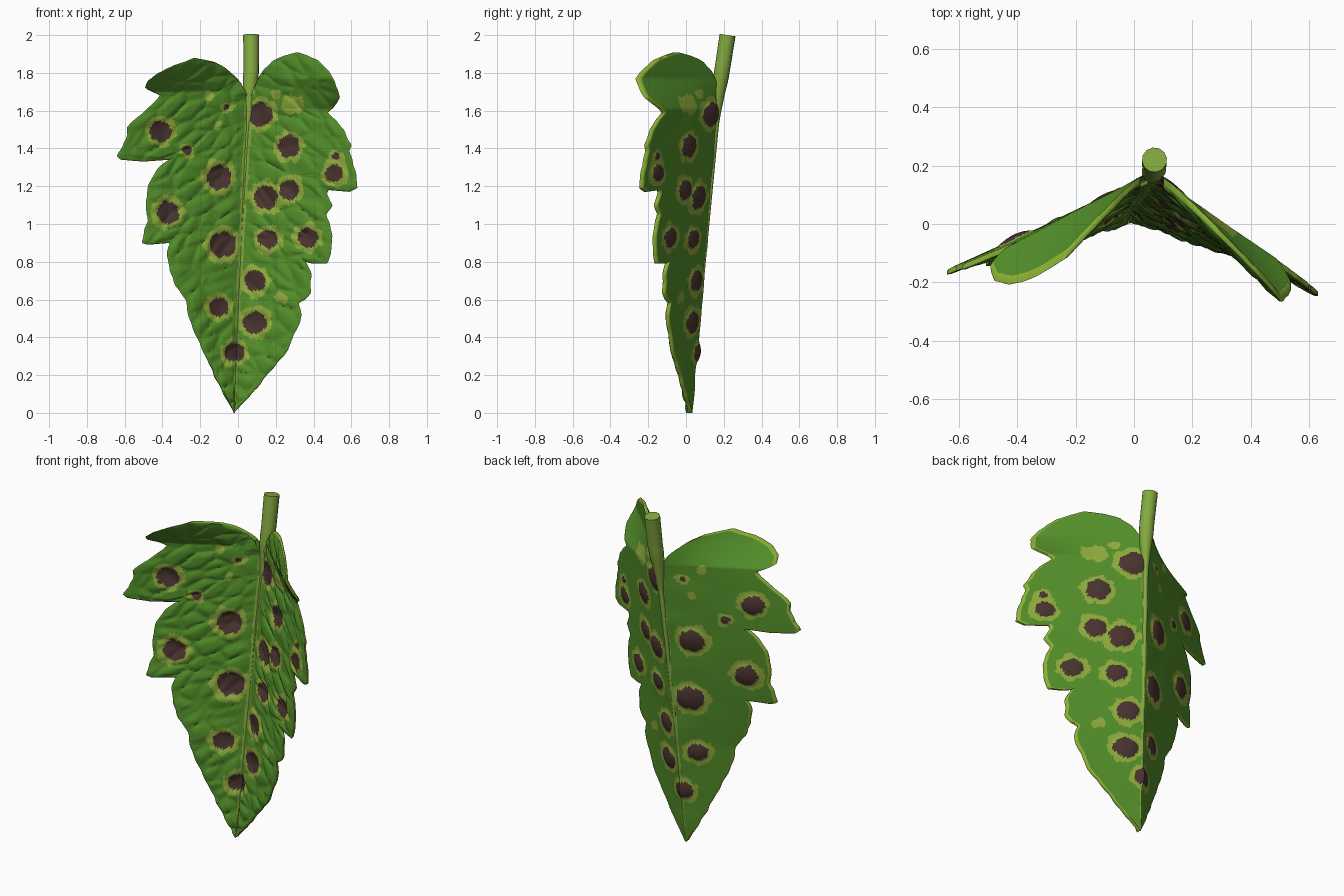
import bpy
import bmesh
from math import sqrt, hypot
from mathutils import Vector, noise

cube = bpy.data.objects.get("Cube")
if cube:
    bpy.data.objects.remove(cube, do_unlink=True)


def make_material(name, colour):
    mat = bpy.data.materials.new(name)
    mat.use_nodes = True
    mat.diffuse_color = (*colour, 1)
    bsdf = mat.node_tree.nodes["Principled BSDF"]
    bsdf.inputs["Base Color"].default_value = (*colour, 1)
    bsdf.inputs["Roughness"].default_value = 0.7
    return mat


GREEN, VEIN, RIM, HALO, BROWN = range(5)
MATERIALS = [
    make_material("leaf green", (0.085, 0.27, 0.022)),
    make_material("stem green", (0.23, 0.40, 0.05)),
    make_material("rim green", (0.26, 0.44, 0.035)),
    make_material("halo yellow green", (0.27, 0.40, 0.045)),
    make_material("spot brown", (0.065, 0.033, 0.028)),
]

# Margins of the two halves from stem to tip, (x, z) in hundredths
RIGHT_MARGIN = [
    (2, 174), (-2, 179), (-7, 183), (-13, 186), (-23, 188), (-34, 184),
    (-42, 180), (-48, 176), (-49, 172), (-41, 168), (-47, 162), (-54, 156),
    (-59, 151), (-59, 147), (-61, 141), (-64, 136), (-62, 134), (-50, 133),
    (-37, 134), (-43, 129), (-47, 121), (-49, 113), (-48, 102), (-51, 90),
    (-48, 89), (-36, 90), (-38, 84), (-36, 75), (-33, 67), (-28, 60),
    (-26, 50), (-20, 36), (-15, 25), (-9, 12), (-2, 0)]
LEFT_MARGIN = [
    (10, 176), (13, 181), (18, 186), (24, 189), (32, 191), (42, 187),
    (49, 180), (53, 171), (54, 167), (50, 161), (48, 159), (56, 150),
    (60, 142), (59, 139), (62, 129), (63, 119), (59, 117), (48, 118),
    (47, 116), (50, 110), (47, 105), (50, 94), (49, 84), (47, 79),
    (40, 79), (36, 80), (39, 73), (38, 63), (36, 60), (32, 58),
    (34, 52), (31, 44), (26, 33), (19, 24), (8, 11), (-2, 0)]

# Blight spots: x, z, radius of the dark core, in hundredths
SPOTS = [
    (-41, 149, 5.5), (-27, 139, 2.3), (-6, 162, 1.6), (12, 158, 6.2),
    (27, 141, 5.7), (51, 127, 4.8), (52, 136, 2), (-10, 125, 6.5),
    (15, 114, 6.3), (27, 118, 5.2), (-37, 106, 6), (-8, 89, 6.8),
    (16, 92, 5), (37, 93, 5.2), (9, 70, 5.5), (-10, 56, 5),
    (9, 48, 6), (-2, 32, 5)]
# Yellowed patches with no dark core
PATCHES = [(29, 163, 5), (20, 169, 2.5), (-15, 168, 2.5), (-10, 152, 2),
           (23, 61, 3)]


def mid_x(z):
    return min(0.07, -0.02 + 0.035 * z + 0.008 * z * z)


def mid_y(z):
    return 0.02 + 0.088 * z


def slope(z, side):
    """Forward fold of each half; the top lobes curl further."""
    if side > 0:
        return min(1.0, 0.42 + 0.165 * z + 1.8 * max(0, z - 1.61))
    return 0.44 + 0.3 * (max(z, 0.6) - 1.15) ** 2 + 2.1 * max(0, z - 1.7)


def spot_bulge(x, z):
    """Cores sink at the front and swell at the back."""
    depth = 0
    for sx, sz, r in SPOTS:
        d = hypot(x - sx / 100, z - sz / 100) / (r / 100)
        if d < 1.15:
            depth = max(depth, 0.003 * r * (1 - (d / 1.15) ** 2))
    return depth


def paint(x, z, default):
    """Colour at a place on the leaf."""
    wobble = noise.noise(Vector((x * 22, z * 22, 3)))
    result = default
    for sx, sz, r in SPOTS:
        d = hypot(x - sx / 100, z - sz / 100) * 100
        if d < r * (1 + 0.2 * wobble):
            return BROWN
        if d < r * 1.3 + 1.2 + 2.2 * wobble:
            result = HALO
    for sx, sz, r in PATCHES:
        if hypot(x - sx / 100, z - sz / 100) * 100 < r * (1.1 + 0.6 * wobble):
            result = HALO
    if abs(x - mid_x(z)) < 0.006 + 0.009 * z + 0.008 * wobble:
        result = VEIN
    return result


def resample(points, count):
    """Even steps along a polyline, with a slightly ragged edge."""
    pts = [Vector((x / 100, 0, z / 100)) for x, z in points]
    lengths = [(b - a).length for a, b in zip(pts, pts[1:])]
    total, out, seg, done = sum(lengths), [], 0, 0.0
    for i in range(count + 1):
        want = total * i / count
        while seg < len(lengths) - 1 and done + lengths[seg] < want:
            done += lengths[seg]
            seg += 1
        p = pts[seg].lerp(pts[seg + 1], (want - done) / lengths[seg])
        p.x += 0.008 * noise.noise(p * 18) * min(1, p.z * 8)
        out.append(p)
    return out


def quilting(x, z):
    """Puffy cells between the small veins of the front."""
    out = abs(x - mid_x(z))
    near, far = noise.voronoi(Vector((x * 7.5, 0, (z + 0.4 * out) * 11)))[0][:2]
    return 1 - (1 - min(1, (far - near) * 1.6)) ** 2


def finish(obj):
    bpy.ops.object.select_all(action="DESELECT")
    obj.select_set(True)
    bpy.context.view_layer.objects.active = obj
    bpy.ops.object.shade_smooth_by_angle(angle=0.9)


def build_half(name, margin, side, steps=240, across=54):
    bm = bmesh.new()
    rows, lowest = [], 9
    for p in resample(margin, steps):
        # Each row runs from the midrib down and out to the margin
        lowest = min(lowest, p.z)
        mz = min(1.66, lowest + 0.32 * lowest * max(0, 1.8 - lowest))
        root = Vector((mid_x(mz), 0, mz))
        front, back = [], []
        for j in range(across + 1):
            u = j / across
            x, _, z = root.lerp(p, u)
            s = slope(z, side)
            dx = max(0, side * (x - mid_x(z)))
            y = mid_y(z) - s * dx + spot_bulge(x, z)
            half = 0.013 * sqrt(1 + s * s) * (0.75 if j == across else 1)
            puff = 0.016 * quilting(x, z) * min(1, 6 * u, 8 * (1 - u))
            wave = 0.006 * noise.noise(Vector((x * 7, 5, z * 7)))
            front.append(bm.verts.new((x, y - half - puff + 0.008, z)))
            back.append(bm.verts.new((x, y + half + wave * (1 - u), z)))
        rows.append(front + back[::-1])
    for a, b in zip(rows, rows[1:]):
        for j in range(len(a) - 1):
            quad = [a[j], a[j + 1], b[j + 1], b[j]]
            face = bm.faces.new(quad if side < 0 else quad[::-1])
            c = face.calc_center_median()
            on_rim = j in (across, across + 1)
            face.material_index = paint(c.x, c.z, RIM if on_rim else GREEN)
    bmesh.ops.remove_doubles(bm, verts=bm.verts[:], dist=0.0003)
    mesh = bpy.data.meshes.new(name)
    bm.to_mesh(mesh)
    bm.free()
    for mat in MATERIALS:
        mesh.materials.append(mat)
    obj = bpy.data.objects.new(name, mesh)
    bpy.context.collection.objects.link(obj)
    finish(obj)


build_half("blade_right_half", RIGHT_MARGIN, -1)
build_half("blade_left_half", LEFT_MARGIN, 1)

# Stem that tapers into the midrib
curve = bpy.data.curves.new("stem_and_midrib", "CURVE")
curve.dimensions = "3D"
curve.bevel_depth = 1
curve.bevel_resolution = 4
curve.use_fill_caps = True
spline = curve.splines.new("POLY")
COUNT = 140
spline.points.add(COUNT)
for i, point in enumerate(spline.points):
    z = 2 * i / COUNT
    neck = max(0, z - 1.7) / 0.3
    y = mid_y(z) + 0.02 * neck + 0.004
    if z < 0.5:
        y += spot_bulge(mid_x(z), z)
    flare = min(1, max(0, (z - 1.5) / 0.3))
    point.co = (mid_x(z), y, z, 1)
    point.radius = 0.004 + 0.008 * z + 0.023 * flare * flare * (3 - 2 * flare)
stem = bpy.data.objects.new("stem_and_midrib", curve)
bpy.context.collection.objects.link(stem)
bpy.ops.object.select_all(action="DESELECT")
stem.select_set(True)
bpy.context.view_layer.objects.active = stem
bpy.ops.object.convert(target="MESH")
stem = bpy.context.view_layer.objects.active
stem.data.materials.clear()
for mat in MATERIALS:
    stem.data.materials.append(mat)
for poly in stem.data.polygons:
    c = poly.center
    poly.material_index = paint(c.x, c.z, VEIN) if c.z < 0.5 else VEIN
finish(stem)
